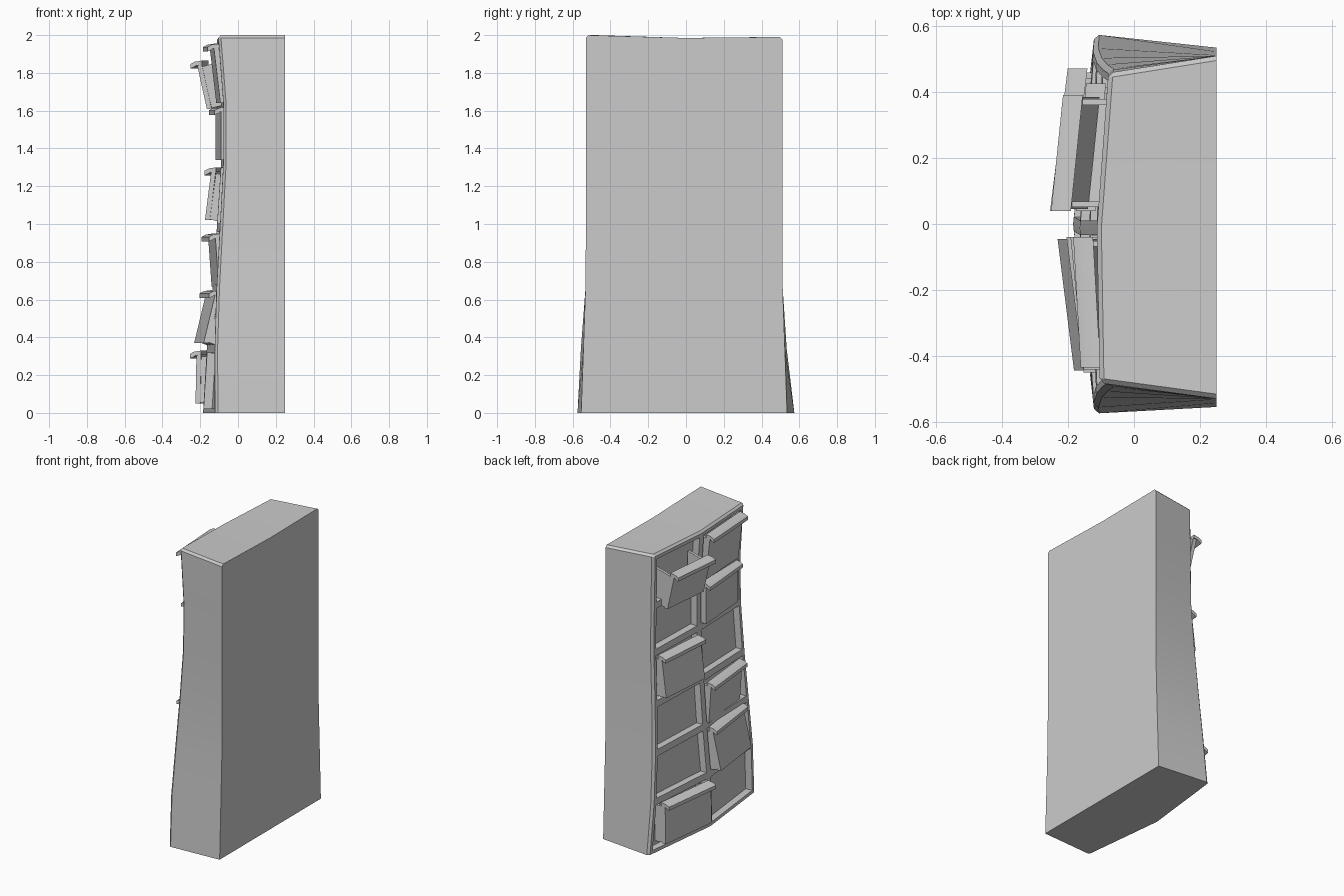
import bpy, bmesh

if "Cube" in bpy.data.objects:
    bpy.data.objects.remove(bpy.data.objects["Cube"])

# ---- cabinet body: bowed, wavy front facing -x, flat back ----
ROWS = [0.0, 0.34, 0.66, 0.98, 1.32, 1.64, 1.99]
EDGE_X = [-0.12, -0.122, -0.112, -0.095, -0.077, -0.077, -0.09]   # front at outer sides
MID_X = [-0.185, -0.165, -0.135, -0.112, -0.09, -0.09, -0.113]    # front at centre divider
FRONT_W = [0.575, 0.545, 0.515, 0.495, 0.482, 0.478, 0.47]        # half width at front
BACK_W = [0.545, 0.533, 0.522, 0.52, 0.52, 0.52, 0.52]            # half width at back
TOP_X = {-1: -0.105, 0: -0.113, 1: -0.078}                        # front of the top edge
TOP_Z = {-1: 0.01, 0: -0.005, 1: 0.0}                             # slight sag of the top


def make_object(name, bm):
    bmesh.ops.recalc_face_normals(bm, faces=bm.faces[:])
    me = bpy.data.meshes.new(name)
    bm.to_mesh(me)
    bm.free()
    ob = bpy.data.objects.new(name, me)
    bpy.context.collection.objects.link(ob)
    bpy.ops.object.select_all(action='DESELECT')
    ob.select_set(True)
    bpy.context.view_layer.objects.active = ob
    bpy.ops.object.shade_smooth_by_angle(angle=0.35)
    return ob


def build_body():
    bm = bmesh.new()
    front, back = [], []
    for j, z in enumerate(ROWS):
        top = j == len(ROWS) - 1
        lean = -0.012 if j else 0
        fr, br = [], []
        for s in (-1, 0, 1):
            x = TOP_X[s] if top else (EDGE_X[j] if s else MID_X[j])
            zz = z + (TOP_Z[s] if top else 0)
            fr.append(bm.verts.new((x, s * FRONT_W[j] + lean, zz)))
            br.append(bm.verts.new((0.25, s * BACK_W[j] - 0.01, zz)))
        front.append(fr)
        back.append(br)
    for j in range(6):
        for i in range(2):
            for g in (front, back):
                bm.faces.new((g[j][i], g[j][i + 1], g[j + 1][i + 1], g[j + 1][i]))
        for i in (0, 2):
            bm.faces.new((front[j][i], back[j][i], back[j + 1][i], front[j + 1][i]))
    for j in (0, 6):
        for i in range(2):
            bm.faces.new((front[j][i], back[j][i], back[j][i + 1], front[j][i + 1]))
    bmesh.ops.recalc_face_normals(bm, faces=bm.faces[:])

    # chamfer round the front border and the top sides
    rim = []
    for i in (0, 2):
        rim += [bm.edges.get((front[j][i], front[j + 1][i])) for j in range(6)]
        rim.append(bm.edges.get((front[6][i], back[6][i])))
    rim += [bm.edges.get((front[6][i], front[6][i + 1])) for i in range(2)]
    bmesh.ops.bevel(bm, geom=rim, offset=0.014, segments=1, affect='EDGES')

    # sunken drawer bays
    bm.normal_update()
    bays = [f for f in bm.faces if f.normal.x < -0.85 and f.calc_area() > 0.08]
    bmesh.ops.inset_individual(bm, faces=bays, thickness=0.022, use_even_offset=True)
    bmesh.ops.inset_individual(bm, faces=bays, thickness=0.004, depth=-0.045)
    make_object("cabinet_body", bm)


def prism(bm, profile, y0, y1, skew):
    """Extrude an x-z profile along y; skew(y) shifts x so that the part is yawed."""
    ends = [[bm.verts.new((x + skew(y), y, z)) for x, z in profile] for y in (y0, y1)]
    n = len(profile)
    for k in range(n):
        bm.faces.new((ends[0][k], ends[0][(k + 1) % n], ends[1][(k + 1) % n], ends[1][k]))
    bm.faces.new(ends[0])
    bm.faces.new(ends[1][::-1])


# ---- pulled-out drawers: panel, tray and hooked lip ----
def build_drawer(side, row, xb, xt, yaw, z0, z1, outer):
    bm = bmesh.new()
    inner = 0.045
    ya, yb = side * inner, side * outer
    skew = lambda y: yaw * (abs(y) - inner) / (outer - inner)
    t, zt = 0.025, z1 - 0.02
    back = EDGE_X[row] + 0.05 - yaw
    slope = (xb - xt) / (zt - z0)          # tray tips forward with its panel
    zb = z0 + slope * (back - xb)
    zr = zt - 0.012 + slope * (back - xt)
    prism(bm, [(xb, z0), (xt, zt), (xt + t, zt), (xb + t, z0)], ya, yb, skew)
    ia, ib, w = ya + side * 0.006, yb - side * 0.006, side * 0.018
    wall = [(xb + t, z0 + 0.004), (xt + t, zt - 0.012), (back, zr), (back, zb)]
    prism(bm, wall, ia, ia + w, skew)
    prism(bm, wall, ib - w, ib, skew)
    floor = [(xb + t, z0 + 0.004), (xb + t, z0 + 0.022), (back, zb + 0.018), (back, zb)]
    prism(bm, floor, ia + w, ib - w, skew)
    lip = [(0.026, z1), (-0.012, z1 - 0.006), (-0.034, z1 - 0.018), (-0.034, z1 - 0.042),
           (-0.015, z1 - 0.034), (-0.004, z1 - 0.026), (0.026, z1 - 0.022)]
    prism(bm, [(xt + x, z) for x, z in lip], ya - side * 0.006, yb + side * 0.006, skew)
    make_object("drawer_%s_%d" % ("left" if side > 0 else "right", row + 1), bm)


build_body()
# side, row, x at bottom, x at top, yaw, z bottom, z top, outer y
DRAWERS = [
    (1, 5, -0.165, -0.217, 0.035, 1.61, 1.865, 0.385),
    (-1, 5, -0.115, -0.15, 0.022, 1.64, 1.955, 0.43),
    (-1, 4, -0.12, -0.12, 0.03, 1.34, 1.62, 0.43),
    (1, 3, -0.175, -0.142, 0.03, 1.02, 1.30, 0.42),
    (-1, 2, -0.14, -0.158, 0.038, 0.67, 0.95, 0.435),
    (-1, 1, -0.232, -0.17, 0.05, 0.37, 0.65, 0.445),
    (1, 0, -0.225, -0.22, 0.052, 0.05, 0.33, 0.465),
]
for d in DRAWERS:
    build_drawer(*d)
